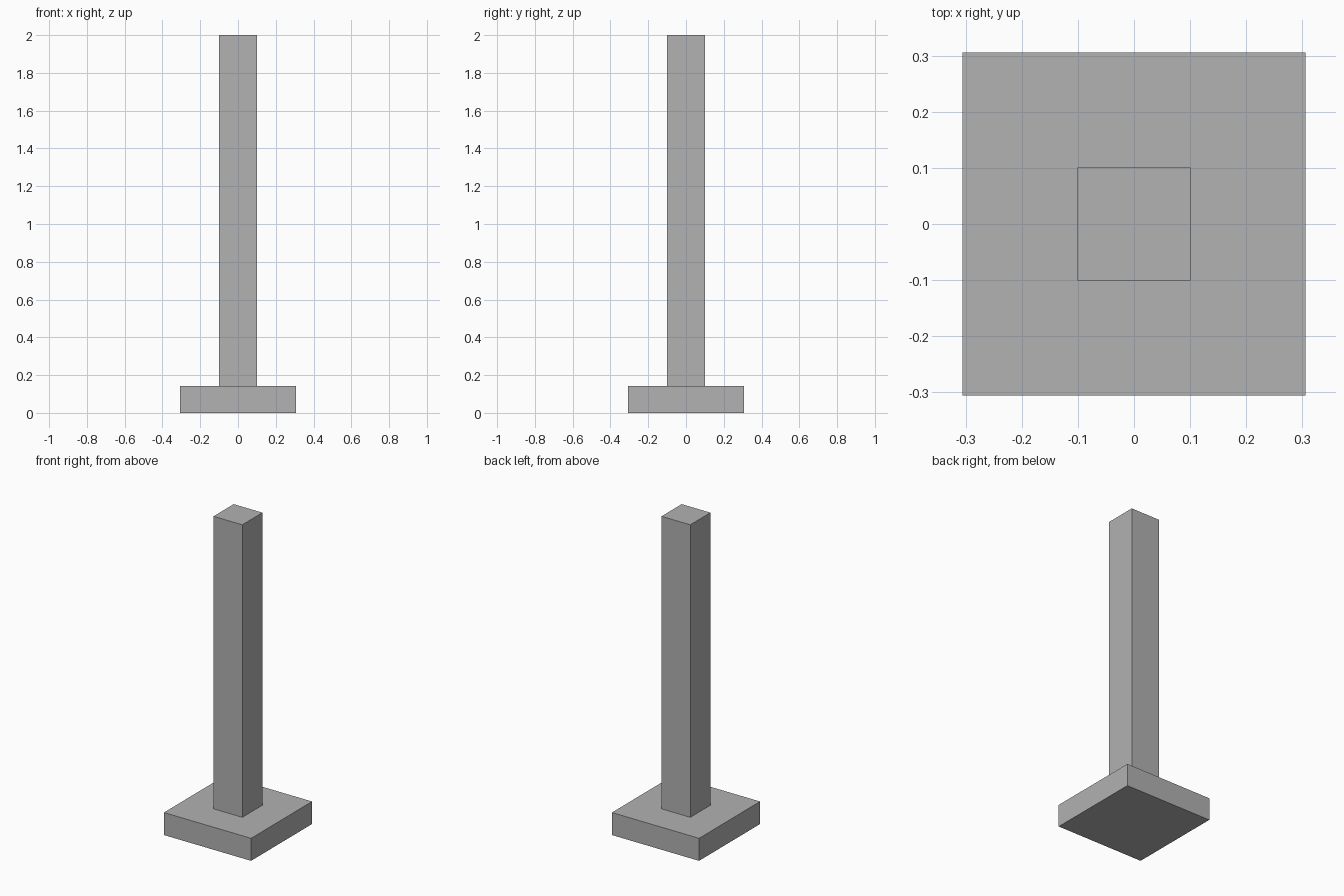
import bpy

cube = bpy.data.objects.get("Cube")
if cube:
    bpy.data.objects.remove(cube, do_unlink=True)

# Plain grey used on every part
grey = bpy.data.materials.new("grey")
grey.use_nodes = True
colour = (0.445, 0.445, 0.445, 1)
grey.diffuse_color = colour
grey.node_tree.nodes["Principled BSDF"].inputs["Base Color"].default_value = colour


def square_block(name, width, bottom, top):
    """Square block centred on the vertical axis."""
    bpy.ops.mesh.primitive_cube_add(size=1, location=(0, 0, (bottom + top) / 2))
    block = bpy.context.object
    block.name = block.data.name = name
    block.scale = (width, width, top - bottom)
    bpy.ops.object.transform_apply(location=False, rotation=False, scale=True)
    block.data.materials.append(grey)
    return block


BASE_HEIGHT = 0.143

# Plinth and the post standing on it
square_block("base_plinth", 0.612, 0, BASE_HEIGHT)
square_block("post", 0.202, BASE_HEIGHT, 2)
